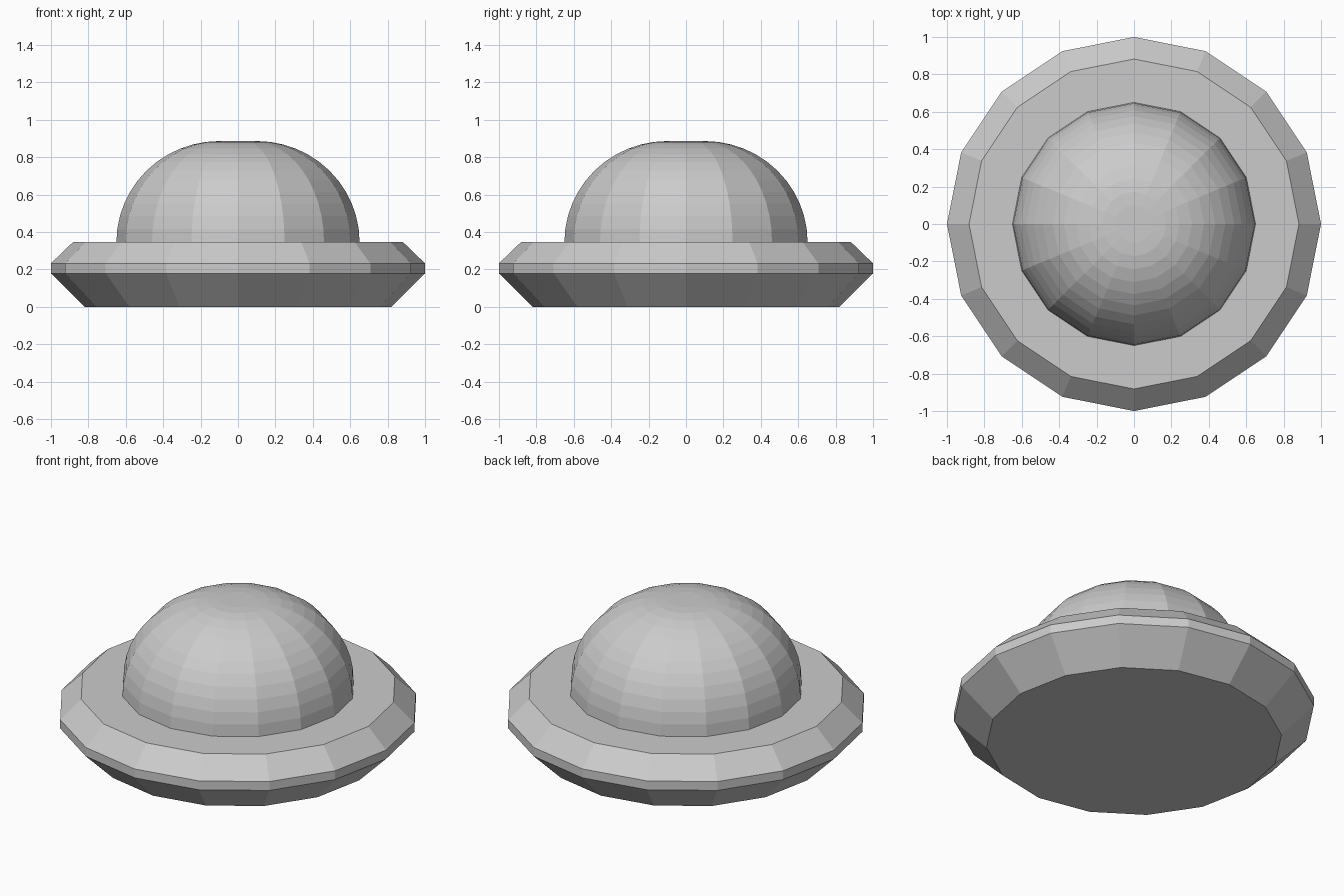
import bpy, bmesh, math

if "Cube" in bpy.data.objects:
    bpy.data.objects.remove(bpy.data.objects["Cube"])

SIDES = 16


def lathe(name, profile):
    """Revolve (radius, z) points into a closed, flat-shaded faceted solid."""
    bm = bmesh.new()
    rings = []
    for r, z in profile:
        rings.append([bm.verts.new((r * math.cos(math.tau * i / SIDES),
                                    r * math.sin(math.tau * i / SIDES), z))
                      for i in range(SIDES)])
    for low, high in zip(rings, rings[1:]):
        for i in range(SIDES):
            j = (i + 1) % SIDES
            bm.faces.new((low[i], low[j], high[j], high[i]))
    bm.faces.new(rings[0][::-1])
    bm.faces.new(rings[-1])
    mesh = bpy.data.meshes.new(name)
    bm.to_mesh(mesh)
    bm.free()
    obj = bpy.data.objects.new(name, mesh)
    bpy.context.collection.objects.link(obj)
    return obj


# Base disc with a bevelled rim
lathe("base_disc", [(0.82, 0), (1.0, 0.178), (1.0, 0.232), (0.882, 0.346)])

# Rounded dome with a small flat cap, seated on the disc
STEPS = 12
dome = [(0.10 + 0.55 * math.cos(a), 0.346 + 0.54 * math.sin(a))
        for a in (math.pi / 2 * i / STEPS for i in range(STEPS + 1))]
lathe("dome", dome)
